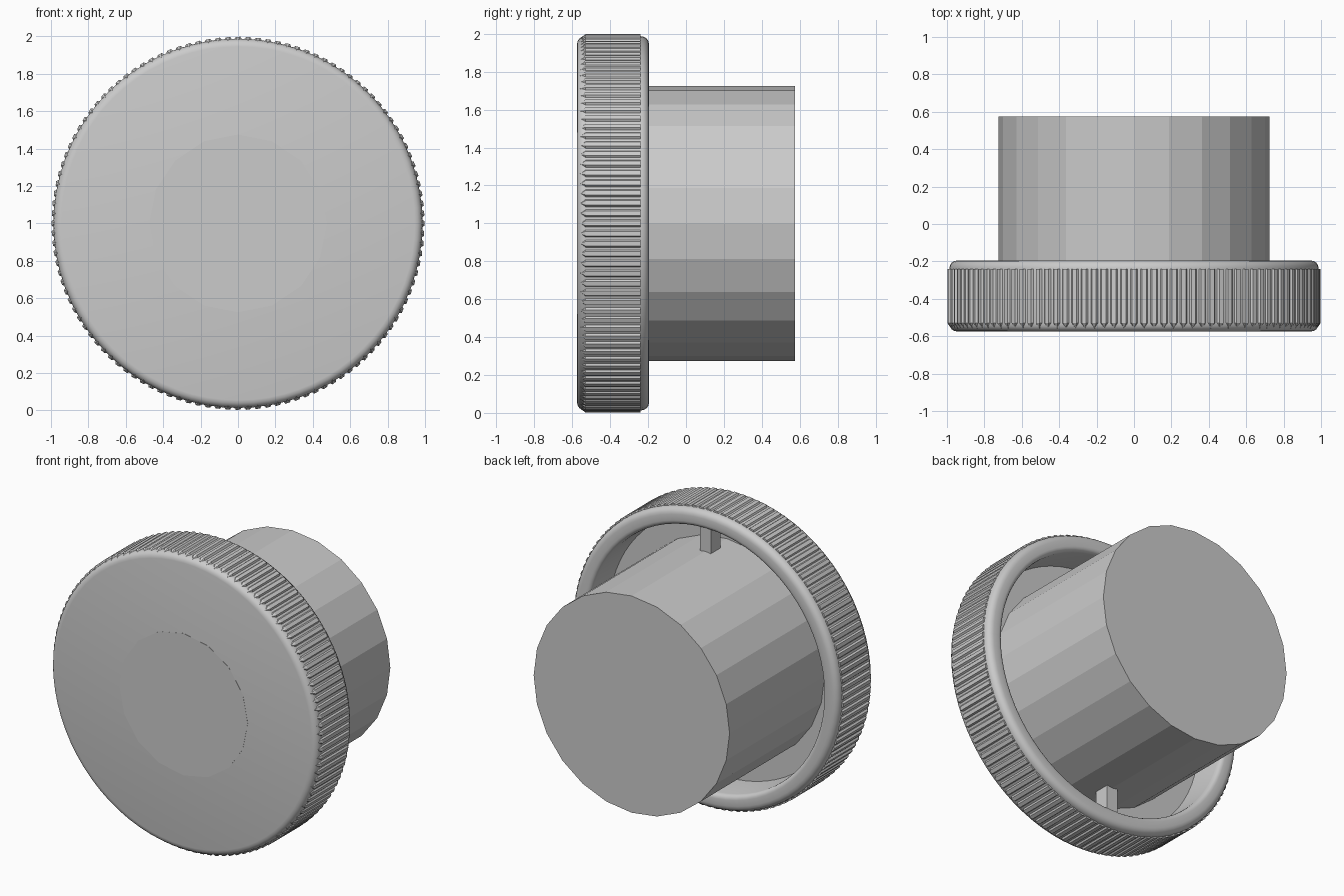
import bpy, bmesh, math

if "Cube" in bpy.data.objects:
    bpy.data.objects.remove(bpy.data.objects["Cube"])

CZ = 1.0        # height of the horizontal axis


def finish(bm, name, smooth=None):
    bmesh.ops.remove_doubles(bm, verts=bm.verts, dist=1e-5)
    bmesh.ops.recalc_face_normals(bm, faces=bm.faces)
    me = bpy.data.meshes.new(name)
    bm.to_mesh(me)
    bm.free()
    ob = bpy.data.objects.new(name, me)
    bpy.context.collection.objects.link(ob)
    if smooth:
        bpy.ops.object.select_all(action='DESELECT')
        ob.select_set(True)
        bpy.context.view_layer.objects.active = ob
        bpy.ops.object.shade_smooth_by_angle(angle=math.radians(smooth))
    return ob


def polar(r, y, a):
    return (r * math.sin(a), y, CZ + r * math.cos(a))


def lathe(name, profile, n, smooth=None):
    """Turn a (radius, y) profile around the y axis; end radii are capped flat."""
    bm = bmesh.new()
    rings = [[bm.verts.new(polar(r, y, 2 * math.pi * i / n)) for i in range(n)]
             for r, y in profile]
    for a, b in zip(rings, rings[1:]):
        for i in range(n):
            j = (i + 1) % n
            bm.faces.new((a[i], a[j], b[j], b[i]))
    bm.faces.new(rings[0])
    bm.faces.new(rings[-1])
    return finish(bm, name, smooth)


def arc(cr, cy, rad, a0, a1, steps=4):
    return [(cr + rad * math.cos(math.radians(a0 + (a1 - a0) * k / steps)),
             cy + rad * math.sin(math.radians(a0 + (a1 - a0) * k / steps)))
            for k in range(steps + 1)]


def box(name, x, y, z):
    bm = bmesh.new()
    bmesh.ops.create_cube(bm, size=1)
    for v in bm.verts:
        v.co = [lo + (c + 0.5) * (hi - lo) for c, (lo, hi) in zip(v.co, (x, y, z))]
    return finish(bm, name)


# Hollow cap with rounded outer edges and an open back
FLOOR = -0.43
profile = (arc(0.945, -0.533, 0.042, -90, 0)
           + arc(0.945, -0.237, 0.042, 0, 90)
           + arc(0.905, -0.225, 0.03, 90, 180)
           + [(0.87, FLOOR)])
lathe("cap_body", profile, 72, 35)

# Grip ridges around the rim, pointed at the front
RIDGES = 116
bm = bmesh.new()
step = 2 * math.pi / RIDGES
section = [(-0.48, 0.978), (-0.22, 0.996), (0.22, 0.998), (0.48, 0.978)]
for i in range(RIDGES):
    a = i * step
    front = [bm.verts.new(polar(r, -0.53, a + t * step)) for t, r in section]
    back = [bm.verts.new(polar(r, -0.24, a + t * step)) for t, r in section]
    tip = bm.verts.new(polar(0.978, -0.558, a))
    for k in range(3):
        bm.faces.new((front[k], front[k + 1], back[k + 1], back[k]))
        bm.faces.new((front[k + 1], front[k], tip))
    bm.faces.new(back)
finish(bm, "grip_ridges")

# Faceted plug running from the cap floor out of the back
lathe("plug", [(0.725, FLOOR), (0.725, 0.575)], 24)

# Disc lying flush in the front face
lathe("front_disc", [(0.475, -0.576), (0.475, -0.56)], 16)

# Small tabs between plug and rim, top and bottom
for name, s in (("tab_top", 1), ("tab_bottom", -1)):
    z = sorted((CZ + s * 0.69, CZ + s * 0.885))
    box(name, (-0.04, 0.04), (-0.31, -0.205), z)
